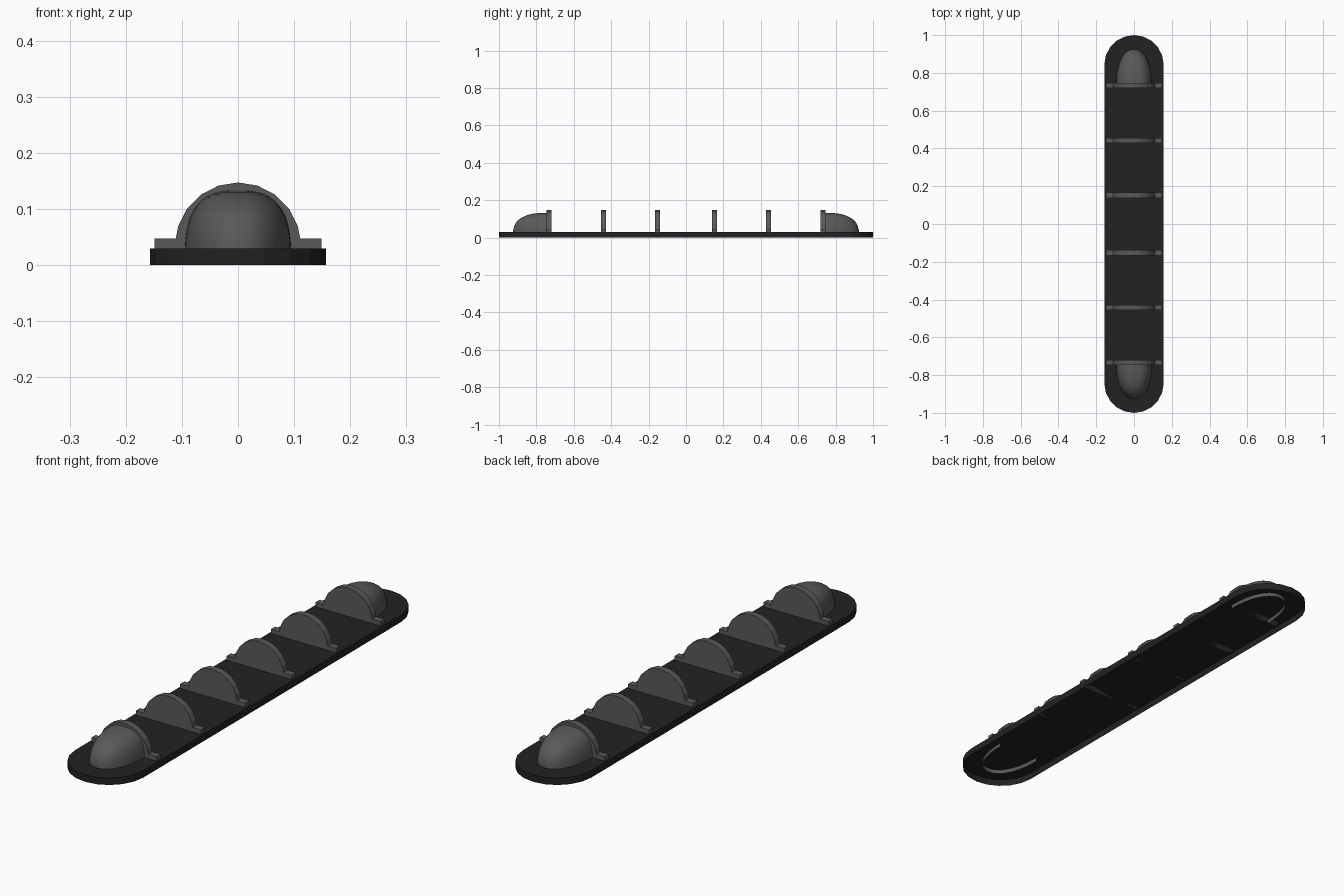
import bpy, bmesh, math
from math import sin, cos, pi

if "Cube" in bpy.data.objects:
    bpy.data.objects.remove(bpy.data.objects["Cube"])

TOP = 0.029      # plate height
HALF_W = 0.157   # plate half width


def material(name, value):
    m = bpy.data.materials.new(name)
    m.diffuse_color = (value, value, value, 1)
    m.use_nodes = True
    m.node_tree.nodes["Principled BSDF"].inputs["Base Color"].default_value = m.diffuse_color
    return m


black = material("black_rubber", 0.016)
grey = material("dark_grey_plastic", 0.1)


def finish(bm, name, mat):
    me = bpy.data.meshes.new(name)
    bm.to_mesh(me)
    bm.free()
    ob = bpy.data.objects.new(name, me)
    bpy.context.collection.objects.link(ob)
    me.materials.append(mat)
    return ob


def spow(v, e):
    return math.copysign(abs(v) ** e, v)


# base tray: rounded strip, open underneath
def base():
    bm = bmesh.new()
    pts = []
    for s, start in ((1, 0), (-1, pi)):
        for i in range(11):
            a = start + pi * i / 10
            pts.append((HALF_W * cos(a), s * (1 - HALF_W) + HALF_W * sin(a)))
    low = [bm.verts.new((x, y, 0)) for x, y in pts]
    high = [bm.verts.new((x, y, TOP)) for x, y in pts]
    n = len(pts)
    for i in range(n):
        j = (i + 1) % n
        bm.faces.new((low[i], low[j], high[j], high[i]))
    bm.faces.new(high)
    return finish(bm, "base_plate", black)


# upright rib: faceted half disc with a small foot on each side
def rib(y, name):
    bm = bmesh.new()
    prof = [(-0.149, TOP), (0.149, TOP), (0.149, 0.047), (0.111, 0.047)]
    prof += [(0.112 * cos(pi * i / 10), 0.035 + 0.112 * sin(pi * i / 10)) for i in range(1, 10)]
    prof += [(-0.111, 0.047), (-0.149, 0.047)]
    f = bm.faces.new([bm.verts.new((x, y - 0.0137, z)) for x, z in prof])
    ext = bmesh.ops.extrude_face_region(bm, geom=[f])
    vs = [v for v in ext["geom"] if isinstance(v, bmesh.types.BMVert)]
    bmesh.ops.translate(bm, verts=vs, vec=(0, 0.0274, 0))
    bmesh.ops.recalc_face_normals(bm, faces=bm.faces[:])
    return finish(bm, name, grey)


# end dome: rounded nose running from the last rib towards the plate end
def dome(s, name):
    bm = bmesh.new()
    z0, h, rows, cols = 0.012, 0.121, 12, 28
    grid = []
    for r in range(rows):
        t = pi / 2 * r / rows
        k, z = cos(t) ** (2 / 2.7), z0 + h * sin(t) ** (2 / 2.7)
        ring = []
        for c in range(cols + 1):
            a = pi * c / cols
            x = 0.095 * k * spow(cos(a), 2 / 2.2)
            y = 0.733 + 0.192 * k * abs(sin(a)) ** (2 / 2.2)
            ring.append(bm.verts.new((x, s * y, z)))
        grid.append(ring)
    apex = bm.verts.new((0, s * 0.733, z0 + h))
    for a, b in zip(grid, grid[1:]):
        for c in range(cols):
            bm.faces.new((a[c], a[c + 1], b[c + 1], b[c]))
    for c in range(cols):
        bm.faces.new((grid[-1][c], grid[-1][c + 1], apex))
    if s < 0:
        bmesh.ops.reverse_faces(bm, faces=bm.faces[:])
    for f in bm.faces:
        f.smooth = True
    return finish(bm, name, grey)


base()
for s, side in ((-1, "front"), (1, "back")):
    for i, y in enumerate((0.152, 0.442, 0.733)):
        rib(s * y, f"{side}_rib_{i + 1}")
    dome(s, f"{side}_dome")
